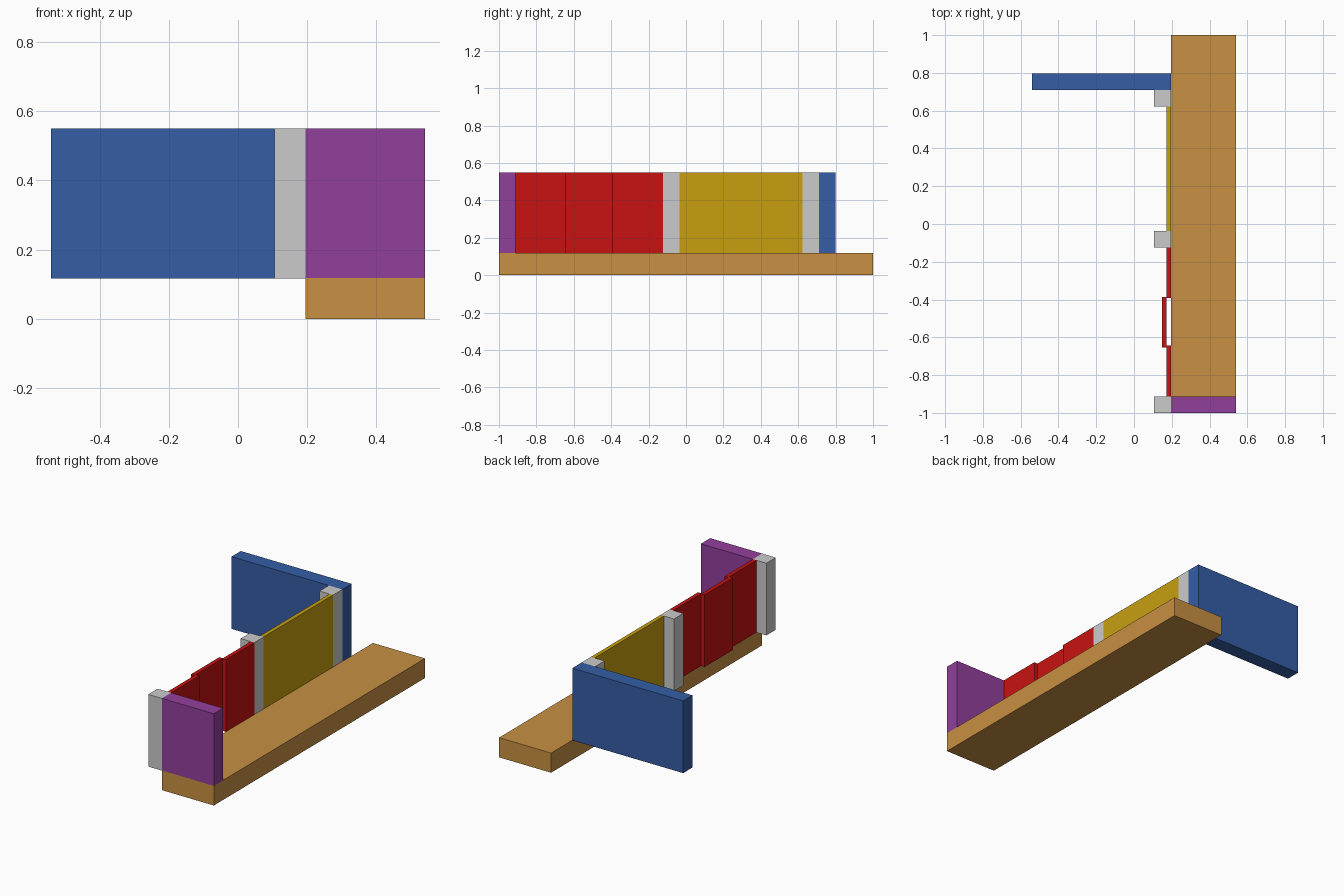
import bpy

if "Cube" in bpy.data.objects:
    bpy.data.objects.remove(bpy.data.objects["Cube"])


def material(name, color):
    m = bpy.data.materials.new(name)
    m.diffuse_color = (*color, 1)
    m.use_nodes = True
    m.node_tree.nodes["Principled BSDF"].inputs["Base Color"].default_value = m.diffuse_color
    return m


def box(name, x, y, z, mat=None):
    """Axis-aligned box from (min, max) pairs."""
    bpy.ops.mesh.primitive_cube_add(size=1, location=[(a + b) / 2 for a, b in (x, y, z)])
    ob = bpy.context.object
    ob.name = name
    ob.scale = [b - a for a, b in (x, y, z)]
    bpy.ops.object.transform_apply(location=False, rotation=False, scale=True)
    if mat:
        ob.data.materials.append(mat)
    return ob


orange = material("orange", (0.58, 0.28, 0.055))
blue = material("blue", (0.035, 0.11, 0.38))
purple = material("purple", (0.29, 0.05, 0.33))
yellow = material("yellow", (0.57, 0.35, 0.005))
red = material("red", (0.58, 0.006, 0.006))

FACE = 0.195            # shared outer plane of the wall line
WALL = (0.117, 0.55)    # wall bottom and top
T = 0.088               # wall and post thickness

# Floor slab
box("floor_slab", (FACE, 0.54), (-1, 1), (0, 0.118), orange)

# End walls
box("front_wall", (FACE, 0.54), (-1, -1 + T), WALL, purple)
box("back_wall", (-0.54, FACE), (0.71, 0.71 + T), WALL, blue)

# Posts
for name, y in (("front", -1), ("middle", -0.124), ("back", 0.622)):
    box(name + "_post", (FACE - T - 0.002, FACE), (y, y + T), WALL)

# Fixed panel between middle and back posts
box("fixed_panel", (0.171, FACE), (-0.036, 0.622), WALL, yellow)

# Three sliding panels, the centre one on the inner track
for name, x, y in (("front", 0.171, -0.912), ("centre", 0.147, -0.655), ("rear", 0.171, -0.392)):
    box(name + "_sliding_panel", (x, x + 0.024), (y, y + 0.268), WALL, red)
